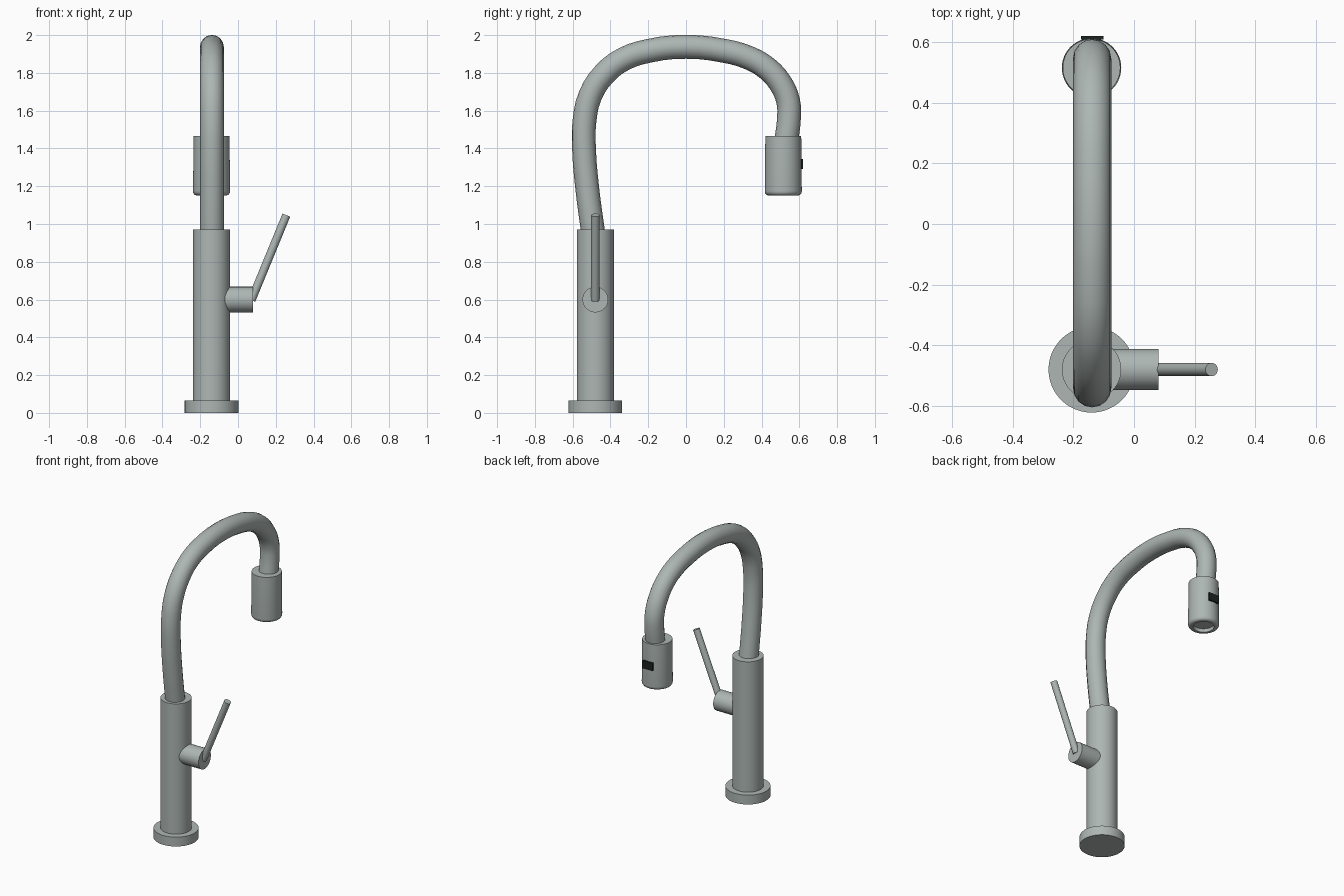
import bpy
import bmesh
import math
from mathutils import Vector

cube = bpy.data.objects.get("Cube")
if cube:
    bpy.data.objects.remove(cube, do_unlink=True)

X, Y = -0.14, -0.48      # column axis
HEAD_Y = 0.515           # spray head axis


def material(name, colour, roughness):
    m = bpy.data.materials.new(name)
    m.use_nodes = True
    m.diffuse_color = (*colour, 1)
    shader = m.node_tree.nodes["Principled BSDF"]
    shader.inputs["Base Color"].default_value = (*colour, 1)
    shader.inputs["Roughness"].default_value = roughness
    return m


steel = material("brushed steel", (0.42, 0.47, 0.455), 0.4)
black = material("black plastic", (0.012, 0.018, 0.015), 0.5)


def smooth(obj):
    bpy.ops.object.select_all(action="DESELECT")
    obj.select_set(True)
    bpy.context.view_layer.objects.active = obj
    bpy.ops.object.shade_smooth_by_angle(angle=math.radians(35))


def rod(name, start, end, radius, sides=48):
    """Capped cylinder between two points."""
    start, end = Vector(start), Vector(end)
    axis = end - start
    bpy.ops.mesh.primitive_cylinder_add(
        vertices=sides, radius=radius, depth=axis.length, location=(start + end) / 2,
        rotation=axis.to_track_quat("Z", "Y").to_euler())
    obj = bpy.context.object
    obj.name = name
    obj.data.materials.append(steel)
    smooth(obj)
    return obj


def lathe(name, profile, location, sides=48):
    """Spin a (radius, height) profile around z."""
    bm = bmesh.new()
    verts = [bm.verts.new((r, 0, z)) for r, z in profile]
    edges = [bm.edges.new(pair) for pair in zip(verts, verts[1:])]
    bmesh.ops.spin(bm, geom=verts + edges, axis=(0, 0, 1), cent=(0, 0, 0),
                   angle=math.tau, steps=sides, use_duplicate=False)
    bmesh.ops.remove_doubles(bm, verts=bm.verts, dist=0.0001)
    bmesh.ops.recalc_face_normals(bm, faces=bm.faces)
    mesh = bpy.data.meshes.new(name)
    bm.to_mesh(mesh)
    bm.free()
    obj = bpy.data.objects.new(name, mesh)
    obj.location = location
    bpy.context.collection.objects.link(obj)
    mesh.materials.append(steel)
    smooth(obj)
    return obj


# Column and base
rod("base_flange", (X, Y, 0), (X, Y, 0.065), 0.142)
rod("column", (X, Y, 0.06), (X, Y, 0.97), 0.098)

# Side handle
rod("handle_hub", (X, Y, 0.6), (0.08, Y, 0.6), 0.068)
rod("handle_lever", (0.071, Y, 0.597), (0.256, Y, 1.047), 0.022, 24)

# Gooseneck spout: (y, z) path swept with a round section
path = [(-0.475, 0.85), (-0.498, 1.0), (-0.524, 1.2), (-0.54, 1.4), (-0.538, 1.54),
        (-0.507, 1.68), (-0.432, 1.795), (-0.33, 1.873), (-0.2, 1.916), (0, 1.938),
        (0.2, 1.917), (0.33, 1.881), (0.43, 1.823), (0.5, 1.745), (0.541, 1.65),
        (0.545, 1.56), (0.535, 1.47), (0.522, 1.38)]
curve = bpy.data.curves.new("spout_path", "CURVE")
curve.dimensions = "3D"
curve.bevel_depth = 0.063
curve.bevel_resolution = 6
curve.resolution_u = 3
curve.use_fill_caps = True
spline = curve.splines.new("BEZIER")
spline.bezier_points.add(len(path) - 1)
for point, (y, z) in zip(spline.bezier_points, path):
    point.co = (X + 0.002, y, z)
    point.handle_left_type = point.handle_right_type = "AUTO"
spout = bpy.data.objects.new("spout", curve)
bpy.context.collection.objects.link(spout)
curve.materials.append(steel)
bpy.ops.object.select_all(action="DESELECT")
spout.select_set(True)
bpy.context.view_layer.objects.active = spout
bpy.ops.object.convert(target="MESH")
smooth(bpy.context.object)

# Spray head with a rounded lower rim and a recessed outlet
lathe("spray_head",
      [(0, 1.467), (0.095, 1.467), (0.098, 1.175), (0.097, 1.165), (0.09, 1.155),
       (0.082, 1.152), (0.066, 1.152), (0.064, 1.175), (0, 1.175)],
      (X, HEAD_Y, 0))

# Dark button on the back of the head
bpy.ops.mesh.primitive_cube_add(size=1, location=(X + 0.002, 0.614, 1.317))
button = bpy.context.object
button.name = "spray_button"
button.scale = (0.074, 0.012, 0.054)
button.data.materials.append(black)
